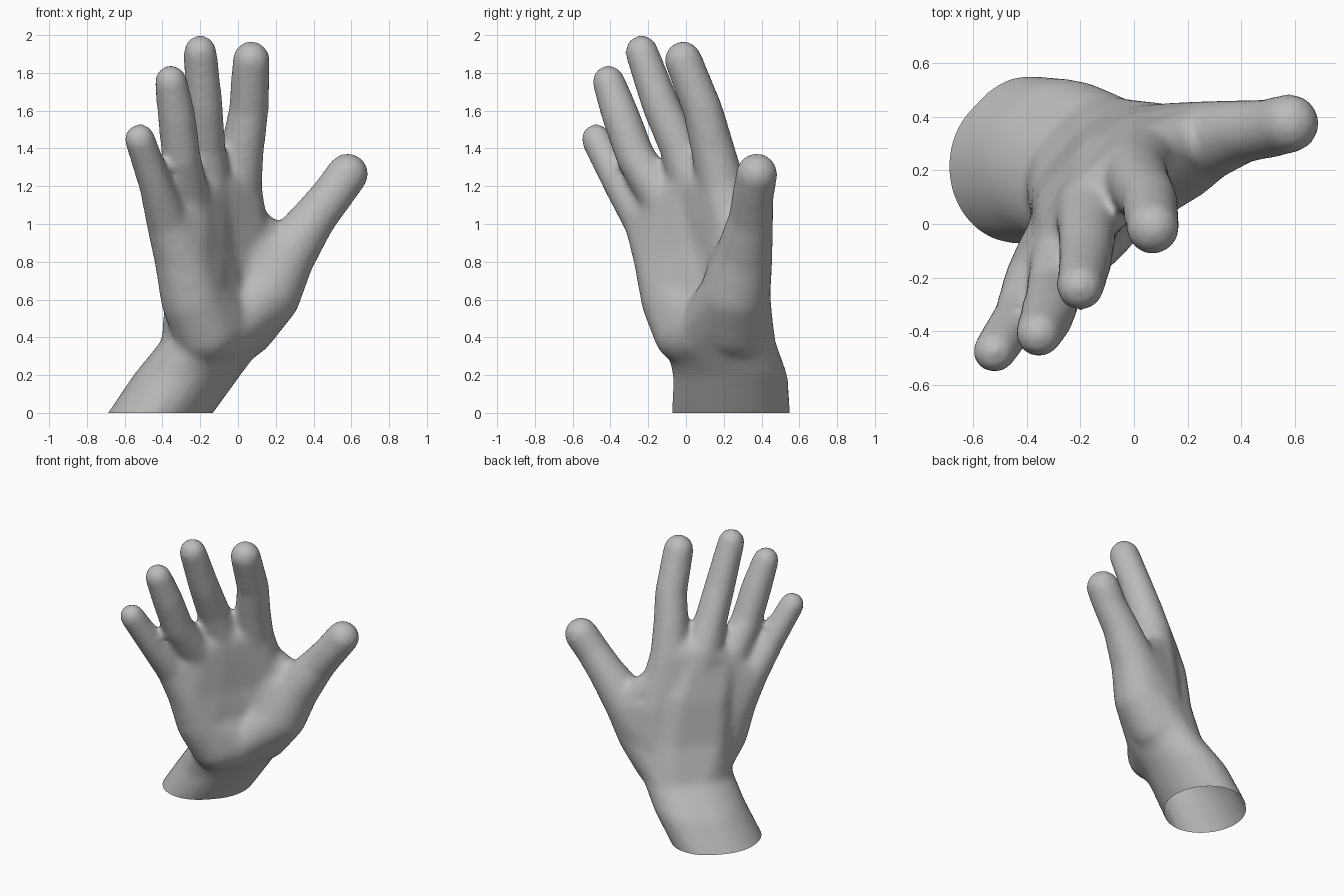
import bpy, bmesh
from mathutils import Vector

cube = bpy.data.objects.get("Cube")
if cube:
    bpy.data.objects.remove(cube, do_unlink=True)

skin = bpy.data.materials.new("plain grey")
skin.use_nodes = True
grey = (0.5, 0.5, 0.5, 1)
skin.diffuse_color = grey
skin.node_tree.nodes["Principled BSDF"].inputs["Base Color"].default_value = grey

bm = bmesh.new()


def add_hull(points):
    """Wrap a convex skin around a cloud of points."""
    verts = [bm.verts.new(p) for p in points]
    made = bmesh.ops.convex_hull(bm, input=verts)
    loose = set(made["geom_interior"]) | set(made["geom_unused"])
    bmesh.ops.delete(bm, geom=[v for v in loose if isinstance(v, bmesh.types.BMVert)],
                     context="VERTS")


def ball_points(x, y, z, rx, ry=None, rz=None):
    """Points of a ball or ellipsoid."""
    tmp = bmesh.new()
    bmesh.ops.create_icosphere(tmp, subdivisions=3, radius=1)
    size = Vector((rx, ry or rx, rz or rx))
    pts = [Vector((x, y, z)) + v.co * size for v in tmp.verts]
    tmp.free()
    return pts


def wrap(*balls):
    add_hull([p for b in balls for p in ball_points(*b)])


def chain(balls):
    for a, b in zip(balls, balls[1:]):
        wrap(a, b)


def oval(x, y, z, rx, ry, rz, spread):
    """Two flat ellipses set apart diagonally, for a slanted oval section."""
    return [(x + s, y + s, z, rx - spread, ry - spread, rz) for s in (-spread, spread)]


# Each digit runs from the heel of the hand to its tip: x, y, z, radius
little = [(-.17, 0, .43, .175), (-.24, -.07, .6, .17), (-.295, -.13, .82, .15),
          (-.37, -.21, 1.0, .115), (-.435, -.345, 1.2, .09), (-.52, -.475, 1.45, .083)]
ring = [(-.1, .12, .45, .2), (-.17, .06, .62, .16), (-.2, .01, .85, .145),
        (-.26, -.1, 1.1, .122), (-.30, -.265, 1.35, .105),
        (-.325, -.345, 1.57, .102), (-.355, -.41, 1.755, .088)]
middle = [(-.04, .2, .45, .19), (-.08, .2, .62, .16), (-.12, .16, .85, .145),
          (-.165, .05, 1.2, .13), (-.175, -.03, 1.4, .11),
          (-.18, -.13, 1.62, .102), (-.2, -.235, 1.912, .09)]
index = [(.02, .27, .45, .17), (.03, .3, .62, .145), (.04, .28, .85, .14),
         (0, .19, 1.2, .127), (.023, .14, 1.4, .117),
         (.057, .09, 1.6, .107), (.07, -.015, 1.87, .101)]
thumb = [(.04, .25, .46, .165), (.15, .26, .63, .185), (.25, .305, .82, .155),
         (.4, .345, 1.03, .12), (.5, .355, 1.155, .112), (.58, .375, 1.265, .112)]
digits = [little, ring, middle, index, thumb]
for d in digits:
    chain(d)

# Palm slabs between neighbouring digits
for a, b in zip(digits, digits[1:]):
    wrap(a[0], a[1], b[0], b[1])
    wrap(a[1], a[2], b[1], b[2])
for a, b in zip(digits[:3], digits[1:4]):
    wrap(a[2], b[2], a[3], b[3])

# Web of skin between thumb and index finger
wrap((.19, .32, .89, .11), (.03, .26, 1.02, .11), (.08, .25, .75, .14))

# Wrist, a stack of slanted ovals leaning sideways
wrist = [oval(-.50, .24, -.12, .275, .31, .02, .025),
         oval(-.41, .24, 0, .28, .315, .02, .025),
         oval(-.27, .235, .2, .285, .305, .02, .03),
         oval(-.13, .18, .38, .275, .295, .06, .04)]
for low, high in zip(wrist, wrist[1:]):
    wrap(*low, *high)

# Back of the hand, easing from the wrist to the knuckles
back_low = [(-.25, .085, .6, .14), (-.09, .265, .6, .145)]
back_high = [(-.255, .05, .9, .12), (-.11, .22, .92, .12)]
wrap(*wrist[-1], *back_low)
wrap(*back_low, *back_high)
wrap(*back_high, (-.25, -.03, 1.09, .11), (-.14, .12, 1.15, .11))

# Thumb side of the wrist
wrap(*wrist[-1], back_low[1], thumb[1])

mesh = bpy.data.meshes.new("hand")
bm.to_mesh(mesh)
bm.free()
hand = bpy.data.objects.new("hand", mesh)
bpy.context.collection.objects.link(hand)

# Fuse everything into one soft skin
remesh = hand.modifiers.new("fuse", "REMESH")
remesh.mode = "VOXEL"
remesh.voxel_size = 0.018
soften = hand.modifiers.new("soften", "SMOOTH")
soften.factor = 0.5
soften.iterations = 20
graph = bpy.context.evaluated_depsgraph_get()
fused = bpy.data.meshes.new_from_object(hand.evaluated_get(graph))
hand.modifiers.clear()
hand.data = fused

# Cut the wrist open at the ground
bm = bmesh.new()
bm.from_mesh(fused)
bmesh.ops.bisect_plane(bm, geom=bm.verts[:] + bm.edges[:] + bm.faces[:],
                       plane_co=(0, 0, 0), plane_no=(0, 0, 1), clear_inner=True)
for f in bm.faces:
    f.smooth = True
    f.material_index = 0
bm.to_mesh(fused)
bm.free()
fused.materials.clear()
fused.materials.append(skin)
